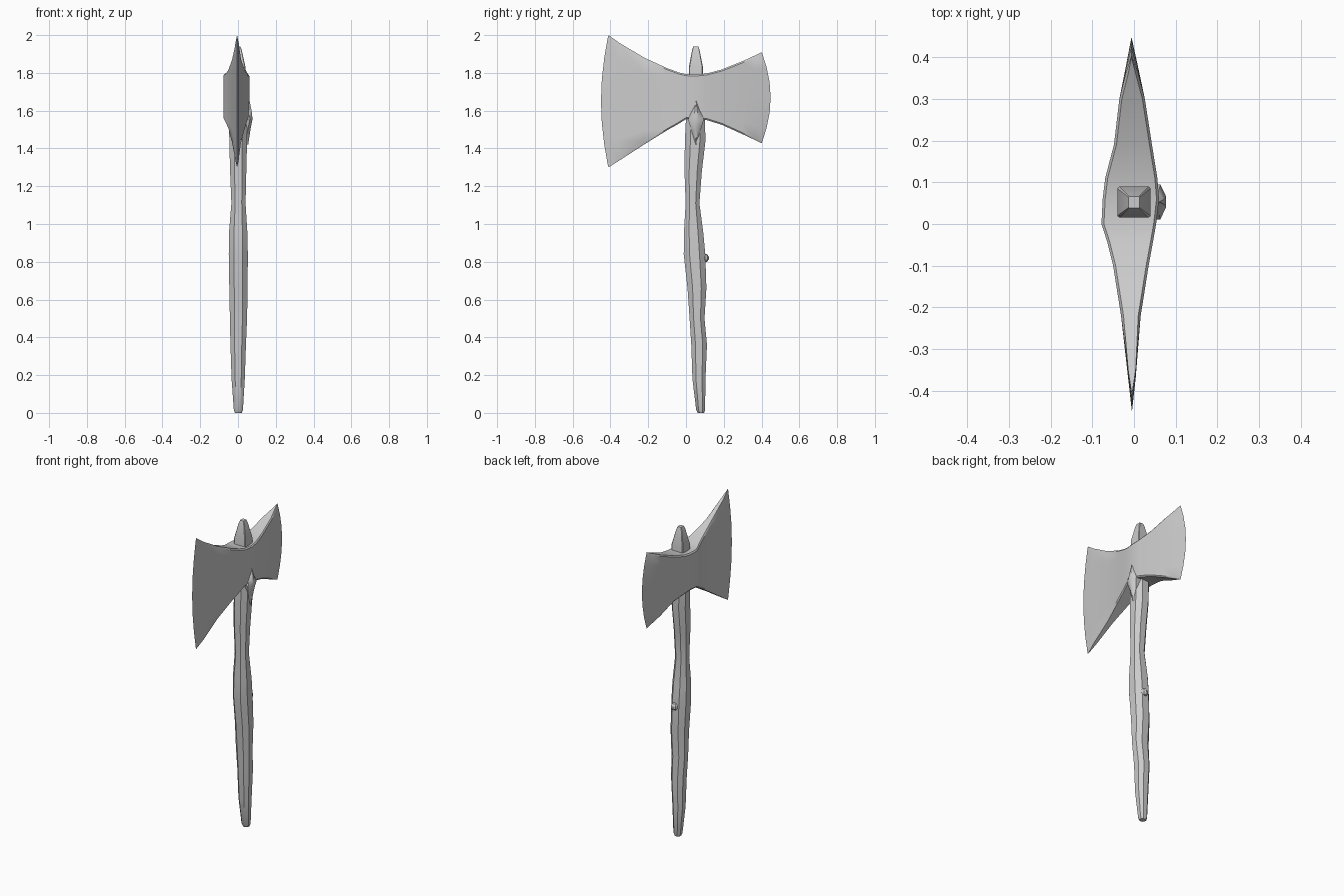
import bpy, bmesh, math

if "Cube" in bpy.data.objects:
    bpy.data.objects.remove(bpy.data.objects["Cube"])


def finish(bm, name, angle=30):
    bmesh.ops.remove_doubles(bm, verts=bm.verts, dist=0.0005)
    bmesh.ops.recalc_face_normals(bm, faces=bm.faces)
    me = bpy.data.meshes.new(name)
    bm.to_mesh(me)
    bm.free()
    ob = bpy.data.objects.new(name, me)
    bpy.context.collection.objects.link(ob)
    bpy.ops.object.select_all(action='DESELECT')
    ob.select_set(True)
    bpy.context.view_layer.objects.active = ob
    bpy.ops.object.shade_smooth_by_angle(angle=math.radians(angle))
    return ob


def loft(rings, name, angle=30):
    bm = bmesh.new()
    vr = [[bm.verts.new(p) for p in r] for r in rings]
    n = len(vr[0])
    for a, b in zip(vr, vr[1:]):
        for i in range(n):
            j = (i + 1) % n
            bm.faces.new((a[i], a[j], b[j], b[i]))
    bm.faces.new(vr[0])
    bm.faces.new(vr[-1])
    return finish(bm, name, angle)


def chamfered(x0, x1, y0, y1, z, c):
    # rectangle with cut corners; c is the fraction of each side removed
    cx, cy = (x1 - x0) * c, (y1 - y0) * c
    return [(x0 + cx, y0, z), (x1 - cx, y0, z), (x1, y0 + cy, z), (x1, y1 - cy, z),
            (x1 - cx, y1, z), (x0 + cx, y1, z), (x0, y1 - cy, z), (x0, y0 + cy, z)]


# Crooked wooden handle: z, x range, y range
handle = [(0.0, -.016, .02, .062, .096), (.015, -.022, .026, .054, .101),
          (.18, -.034, .036, .034, .103), (.36, -.04, .042, .028, .111),
          (.50, -.043, .048, .019, .098), (.66, -.046, .051, .008, .108),
          (.84, -.049, .052, -.012, .102), (.95, -.048, .05, -.011, .092),
          (1.11, -.035, .04, -.002, .071), (1.28, -.042, .044, -.008, .084),
          (1.44, -.046, .048, -.006, .103), (1.56, -.048, .05, 0, .1)]
loft([chamfered(a, b, c, d, z, .27) for z, a, b, c, d in handle], "handle", 40)

# Tapered handle end poking out above the head
tip = [(1.70, -.04, .04, .015, .09), (1.83, -.04, .04, .015, .09),
       (1.92, -.02, .02, .032, .072), (1.94, -.013, .013, .038, .066)]
loft([chamfered(a, b, c, d, z, .06) for z, a, b, c, d in tip], "handle_tip")

# Double-bitted head: y, bow of the edge, bottom z, top z, left x, right x
cols = [(-.41, -.04, 1.30, 2.0, -.005, -.005), (-.35, -.02, 1.338, 1.957, -.014, .004),
        (-.22, 0, 1.422, 1.880, -.031, .016), (-.10, 0, 1.496, 1.825, -.05, .035),
        (-.04, 0, 1.53, 1.803, -.065, .046), (0, 0, 1.555, 1.793, -.078, .053),
        (.06, 0, 1.557, 1.792, -.075, .06), (.11, 0, 1.55, 1.797, -.069, .056),
        (.19, 0, 1.525, 1.818, -.048, .043), (.30, 0, 1.475, 1.862, -.035, .026),
        (.36, .015, 1.447, 1.89, -.02, .01), (.40, .048, 1.428, 1.91, -.006, -.006)]
ROWS = 6
rings = []
for y, bow, zb, zt, xl, xr in cols:
    side = []
    for i in range(ROWS + 1):
        t = i / ROWS
        rim = .006 if i in (0, ROWS) and xr - xl > .02 else 0
        side.append((y + bow * (1 - (2 * t - 1) ** 2), zb + (zt - zb) * t, rim, i))

    def lip(s):
        return (s[1], s[2])
    left = [(xl + s[2], s[0], s[1]) for s in side]
    right = [(xr - s[2], s[0], s[1]) for s in reversed(side)]
    # slim bevel just inside the top and bottom rims
    left.insert(1, (xl, y + bow * .08, zb + .008))
    left.insert(-1, (xl, y + bow * .08, zt - .008))
    right.insert(1, (xr, y + bow * .08, zt - .008))
    right.insert(-1, (xr, y + bow * .08, zb + .008))
    rings.append(left + right)

bm = bmesh.new()
vr = [[bm.verts.new(p) for p in r] for r in rings]
n = len(vr[0])
for a, b in zip(vr, vr[1:]):
    for i in range(n):
        j = (i + 1) % n
        bm.faces.new((a[i], a[j], b[j], b[i]))
finish(bm, "axe_head", 25)

# Pointed wedge hanging below the head on one side: z, half width, outer x
wedge = [(1.65, .003, .062), (1.60, .02, .072), (1.555, .042, .077),
         (1.50, .026, .066), (1.42, .002, .054)]
loft([[(.03, .053 - w, z), (x - .014, .053 - w, z), (x, .053 - w * .3, z),
       (x, .053 + w * .3, z), (x - .014, .053 + w, z), (.03, .053 + w, z)]
      for z, w, x in wedge], "side_wedge")

# Small knot on the back of the handle
bm = bmesh.new()
bmesh.ops.create_uvsphere(bm, u_segments=8, v_segments=5, radius=.024)
for v in bm.verts:
    v.co = (v.co.x + .008, v.co.y * .9 + .1, v.co.z + .82)
finish(bm, "wood_knot")
